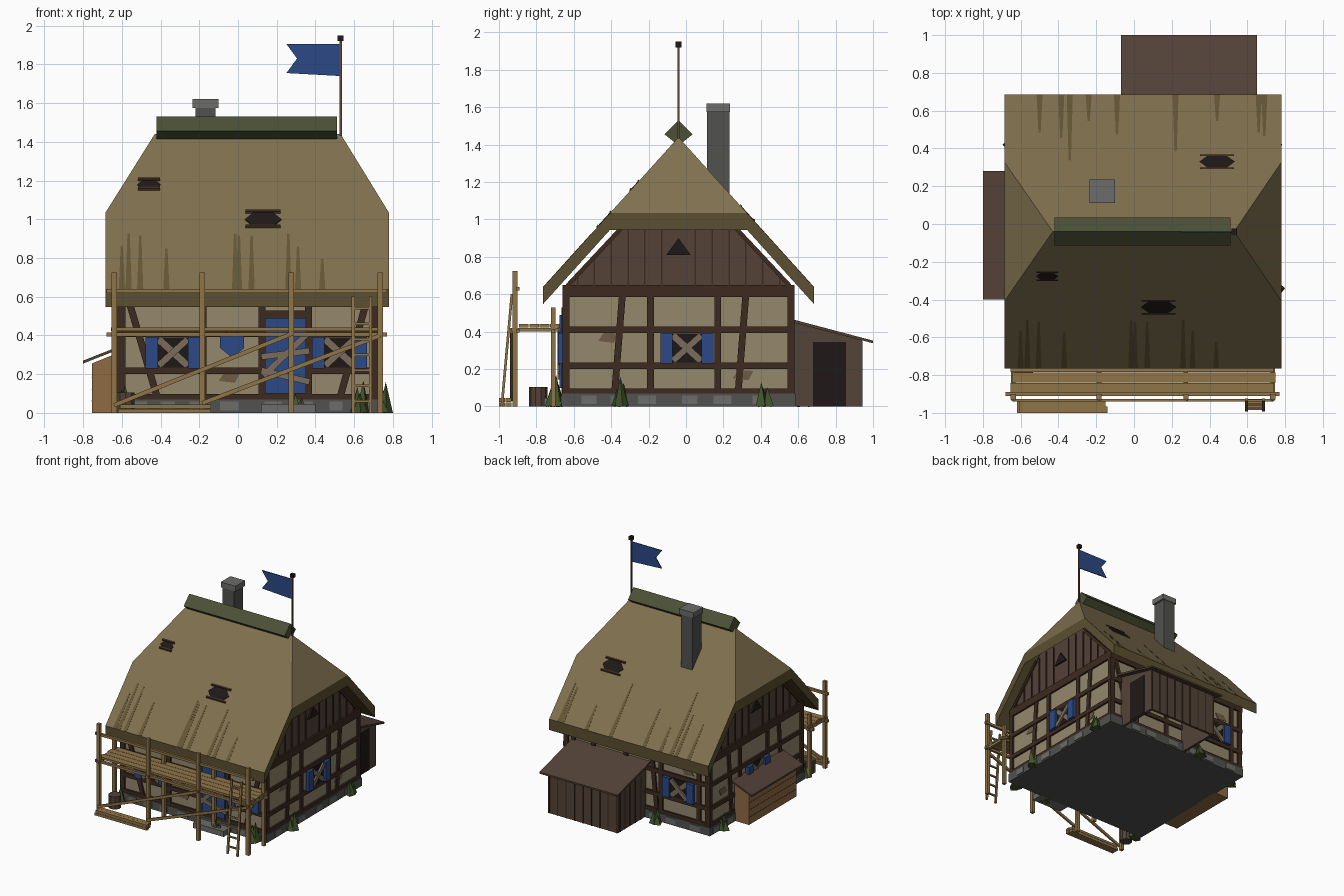
import bpy, bmesh, math, random
from mathutils import Vector, Matrix

if "Cube" in bpy.data.objects:
    bpy.data.objects.remove(bpy.data.objects["Cube"])
random.seed(4)

COL = dict(thatch='7f7050', streak='655739', eave='5c5034', timber='3f2e25', plaster='93876d',
           stone='6c6c69', plinth='525250', boards='54443a', blue='2f4a85', pine='8f744a',
           green='44552f', moss='4d5238', shed='54453a', crate='8c6b45', dark='241f1d',
           plank='7a6c5c', patch='6e5d48', pole='5e4c3e')
mats, parts = {}, {}
for n, h in COL.items():
    mats[n] = bpy.data.materials.new(n)
    mats[n].diffuse_color = [(int(h[i:i+2], 16) / 255) ** 2.2 for i in (0, 2, 4)] + [1]

def part(name, mat):
    return parts.setdefault(name, (bmesh.new(), mat))[0]

# (u, v, depth) -> world, for axes, the four walls and both roof slopes
RY, RZ, SL = -0.04, 1.44, 1.108
MAP = dict(x=lambda u, v, d: (d, u, v), y=lambda u, v, d: (u, d, v), z=lambda u, v, d: (u, v, d),
           front=lambda u, v, d: (u, -0.645 - d, v), back=lambda u, v, d: (u, 0.565 + d, v),
           right=lambda u, v, d: (0.71 + d, u, v), left=lambda u, v, d: (-0.61 - d, u, v),
           roof_f=lambda u, v, d: (u, RY - v, RZ - SL * v + d),
           roof_b=lambda u, v, d: (u, RY + v, RZ - SL * v + d))

def prism(name, mat, side, pts, d0, d1):
    bm, f = part(name, mat), MAP[side]
    a = [bm.verts.new(f(u, v, d0)) for u, v in pts]
    b = [bm.verts.new(f(u, v, d1)) for u, v in pts]
    bm.faces.new(a)
    bm.faces.new(b[::-1])
    for i in range(len(a)):
        j = (i + 1) % len(a)
        bm.faces.new((a[i], b[i], b[j], a[j]))

def rect(name, mat, side, u0, u1, v0, v1, d0, d1):
    prism(name, mat, side, [(u0, v0), (u1, v0), (u1, v1), (u0, v1)], d0, d1)

def bar(name, mat, side, p, q, w, d0, d1):
    p, q = Vector(p), Vector(q)
    t = (q - p).normalized() * w / 2
    n = Vector((-t.y, t.x))
    prism(name, mat, side, [p + n, p - n, q - n, q + n], d0, d1)

def box(name, mat, x0, x1, y0, y1, z0, z1):
    rect(name, mat, 'z', x0, x1, y0, y1, z0, z1)

def cone(name, mat, p, r0, r1, h, n, rot=0.0, tilt=0.0):
    m = (Matrix.Translation((p[0], p[1], p[2] + h / 2)) @ Matrix.Rotation(rot, 4, 'Z')
         @ Matrix.Rotation(tilt, 4, 'X'))
    bmesh.ops.create_cone(part(name, mat), cap_ends=True, segments=n, radius1=r0, radius2=r1,
                          depth=h, matrix=m)

# House body and stone plinth
box('plinth', 'plinth', -0.63, 0.73, -0.665, 0.585, 0, 0.07)
box('plaster_walls', 'plaster', -0.61, 0.71, -0.645, 0.565, 0.07, 0.64)
for s, lo, hi in (('front', -0.6, 0.7), ('back', -0.6, 0.7), ('right', -0.62, 0.55), ('left', -0.62, 0.55)):
    u = lo + 0.06
    while u < hi - 0.08:
        w = random.uniform(0.06, 0.1)
        rect('plinth_stones', 'stone', s, u, u + w, 0.012, 0.058, 0.015, 0.025)
        u += w + random.uniform(0.06, 0.15)

# Timber frame
def frame(s, lo, hi, posts, braces):
    for v0, v1 in ((0.065, 0.097), (0.2, 0.235), (0.393, 0.428), (0.585, 0.65)):
        rect('timber_frame', 'timber', s, lo, hi, v0, v1, 0, 0.015)
    for u in [lo + 0.02, hi - 0.02] + posts:
        rect('timber_frame', 'timber', s, u - 0.018, u + 0.018, 0.07, 0.62, -0.01, 0.014)
    for a, b in braces:
        bar('timber_frame', 'timber', s, (a, 0.09), (b, 0.6), 0.036, -0.01, 0.012)

frame('front', -0.62, 0.72, [-0.18, 0.125, 0.365], [(-0.42, -0.57), (0.53, 0.67)])
frame('back', -0.62, 0.72, [-0.52, -0.17, 0.15, 0.45], [(-0.13, -0.08), (0.53, 0.67)])
for s in ('right', 'left'):
    frame(s, -0.66, 0.58, [-0.19, 0.17], [(-0.38, -0.34), (0.28, 0.32)])

# Boarded windows with shutters
def window(s, u):
    rect('window_panes', 'dark', s, u - 0.08, u + 0.08, 0.235, 0.39, 0.005, 0.018)
    for k in (-1, 1):
        rect('shutters', 'blue', s, u + k * 0.078, u + k * 0.142, 0.23, 0.393, 0.01, 0.04)
        bar('window_planks', 'plank', s, (u - 0.075, 0.312 - k * 0.068), (u + 0.075, 0.312 + k * 0.068),
            0.034, 0.015, 0.028 + k * 0.004)

for s, u in (('front', -0.335), ('front', 0.525), ('right', 0.005), ('left', -0.04), ('back', -0.345)):
    window(s, u)

# Door, its boards, step, shield and bare patches
rect('door_frame', 'timber', 'front', 0.11, 0.38, 0.07, 0.53, 0, 0.02)
rect('door', 'blue', 'front', 0.14, 0.35, 0.1, 0.49, 0.01, 0.03)
for p, q in (((0.12, 0.29), (0.37, 0.32)), ((0.12, 0.22), (0.37, 0.16)), ((0.13, 0.19), (0.36, 0.41))):
    bar('door_planks', 'plank', 'front', p, q, 0.032, 0.028, 0.042)
box('door_step', 'stone', 0.12, 0.4, -0.76, -0.66, 0, 0.045)
prism('shield', 'blue', 'front', [(-0.092, 0.4), (-0.092, 0.335), (-0.03, 0.285), (0.032, 0.335), (0.032, 0.4)], 0, 0.03)
rect('shield_mount', 'timber', 'front', -0.06, -0.005, 0.39, 0.43, 0, 0.025)
for s, u, v in (('front', -0.05, 0.185), ('right', -0.42, 0.37), ('right', 0.3, 0.17), ('left', 0.38, 0.3), ('back', -0.42, 0.47)):
    prism('plaster_patches', 'patch', s, [(u - 0.05, v - 0.02), (u + 0.035, v - 0.03), (u + 0.06, v + 0.02), (u - 0.02, v + 0.025)], 0, 0.004)

# Boarded gables with battens and vents, tucked under the half hips
for s in ('right', 'left'):
    prism('gables', 'boards', s, [(-0.64, 0.64), (0.56, 0.64), (0.3, 0.92), (0.21, 1.02), (-0.29, 1.02), (-0.38, 0.92)], -0.04, 0)
    for i in range(-6, 7):
        u = RY + i * 0.09
        top = min(1.0, 1.27 - 1.06 * abs(u - RY)) - 0.01
        if top > 0.68 and i:
            rect('gable_battens', 'timber', s, u - 0.004, u + 0.004, 0.65, top, 0, 0.008)
    prism('gable_vents', 'dark', s, [(RY - 0.065, 0.81), (RY + 0.065, 0.81), (RY, 0.9)], 0, 0.014)
    for k in (-1, 1):
        bar('gable_trim', 'timber', s, (RY + k * 0.595, 0.645), (RY + k * 0.3, 0.96), 0.022, -0.03, 0.012)

# Half-hipped thatched roof
X0, X1, E, V = -0.685, 0.78, 0.725, 0.367
zc = lambda d: RZ - SL * d
rim = [(X0, -E), (X1, -E), (X1, -V), (X1, V), (X1, E), (X0, E), (X0, V), (X0, -V)]
for name, mat, off in (('thatch_roof', 'thatch', 0), ('roof_underside', 'eave', -0.09)):
    bm = part(name, mat)
    v = [bm.verts.new((x, RY + y, zc(abs(y)) + off)) for x, y in rim]
    l, r = [bm.verts.new((x, RY, RZ + off)) for x in (-0.43, 0.53)]
    for f in ((v[0], v[1], v[2], r, l, v[7]), (v[4], v[5], v[6], l, r, v[3]), (v[2], v[3], r), (v[6], v[7], l)):
        bm.faces.new(f if off == 0 else f[::-1])
bm = part('roof_underside', 'eave')
for i in range(8):
    (xa, ya), (xb, yb) = rim[i], rim[(i + 1) % 8]
    bm.faces.new([bm.verts.new((x, RY + y, zc(abs(y)) + o)) for x, y, o in
                  ((xa, ya, -0.09), (xb, yb, -0.09), (xb, yb, 0), (xa, ya, 0))])

# Weathered streaks and holes in the thatch
STREAKS = dict(roof_f=[(-0.6, .2), (-0.565, .26), (-0.505, .25), (-0.37, .19), (-0.015, .26), (0.005, .25),
                       (0.07, .25), (0.26, .26), (0.31, .2), (0.435, .14)],
               roof_b=[(-0.5, .2), (-0.385, .23), (-0.34, .35), (-0.24, .14), (-0.09, .21), (0.22, .3),
                       (0.44, .14), (0.66, .2), (0.69, .22)])
for s, items in STREAKS.items():
    for u, h in items:
        prism('thatch_streaks', 'streak', s, [(u - 0.016, E), (u + 0.016, E), (u + 0.006, E - h), (u - 0.006, E - h)], -0.01, 0.002)
for s, u, v, w in (('roof_f', -0.46, 0.237, 0.06), ('roof_f', 0.13, 0.4, 0.095), ('roof_b', 0.44, 0.37, 0.095)):
    h = w * 0.36
    prism('roof_holes', 'dark', s, [(u - w, v), (u - w / 2, v - h), (u + w / 2, v - h), (u + w, v), (u + w / 2, v + h), (u - w / 2, v + h)], -0.01, 0.004)
    for k in (-1, 1):
        rect('roof_hole_laths', 'timber', s, u - w * 0.95, u + w * 0.95, v + k * h - 0.004, v + k * h + 0.004, 0, 0.01)

# Ridge cap, chimney and flag
prism('ridge_cap', 'moss', 'x', [(RY - 0.075, 1.455), (RY, 1.395), (RY + 0.075, 1.455), (RY, 1.53)], -0.42, 0.51)
box('chimney', 'plinth', -0.22, -0.115, 0.113, 0.232, 1.05, 1.58)
box('chimney_cap', 'stone', -0.235, -0.1, 0.11, 0.236, 1.575, 1.62)
cone('flag_pole', 'pole', (0.53, RY, 1.4), 0.009, 0.009, 0.53, 4, math.pi / 4)
box('flag_finial', 'dark', 0.515, 0.545, RY - 0.015, RY + 0.015, 1.92, 1.95)
prism('flag', 'blue', 'y', [(0.525, 1.905), (0.25, 1.905), (0.305, 1.83), (0.25, 1.755), (0.525, 1.74)], RY - 0.004, RY + 0.004)

# Rear lean-to shed: three walls, open below
SIDE = [(0.57, 0), (0.94, 0), (0.94, 0.355), (0.57, 0.45)]
prism('shed', 'shed', 'x', SIDE, -0.03, -0.01)
prism('shed', 'shed', 'x', SIDE, 0.59, 0.61)
rect('shed', 'shed', 'y', -0.01, 0.59, 0, 0.355, 0.92, 0.94)
prism('shed_roof', 'boards', 'x', [(0.565, 0.45), (1.0, 0.338), (1.0, 0.352), (0.565, 0.467)], -0.07, 0.65)
rect('shed_door', 'dark', 'x', 0.68, 0.855, 0, 0.345, 0.6, 0.614)
for i in range(9):
    u = -0.02 + i * 0.0775
    rect('shed_battens', 'timber', 'y', u - 0.004, u + 0.004, 0, 0.35, 0.93, 0.944)
for u in (0.64, 0.71, 0.78, 0.85, 0.91):
    rect('shed_battens', 'timber', 'x', u - 0.004, u + 0.004, 0, 0.355, -0.034, -0.02)

# Timber bin on the left wall
prism('bin', 'crate', 'y', [(-0.755, 0), (-0.62, 0), (-0.62, 0.31), (-0.755, 0.255)], -0.375, 0.25)
for z in (0.06, 0.12, 0.18):
    rect('bin_seams', 'timber', 'x', -0.375, 0.25, z, z + 0.004, -0.756, -0.75)
prism('bin_lid', 'boards', 'y', [(-0.8, 0.255), (-0.615, 0.328), (-0.615, 0.343), (-0.8, 0.27)], -0.4, 0.28)

# Scaffold
for x in (-0.64, -0.185, 0.275, 0.735):
    box('scaffold_posts', 'pine', x - 0.014, x + 0.014, -0.928, -0.9, 0, 0.725)
    box('scaffold_posts', 'pine', x - 0.013, x + 0.013, -0.723, -0.697, 0, 0.53)
    box('scaffold_transoms', 'pine', x - 0.012, x + 0.012, -0.935, -0.68, 0.4, 0.42)
for y, z in ((-0.9, 0.63), (-0.9, 0.405), (-0.71, 0.405)):
    box('scaffold_rails', 'pine', -0.68, 0.77, y - 0.01, y + 0.01, z - 0.01, z + 0.01)
for i in range(4):
    y = -0.893 + i * 0.055
    box('scaffold_deck', 'pine', -0.655 + i % 2 * 0.01, 0.74 + i % 2 * 0.01, y, y + 0.052, 0.422, 0.44)
for p, q in (((-0.64, 0.04), (0.28, 0.41)), ((-0.185, 0.05), (0.735, 0.4))):
    bar('scaffold_braces', 'pine', 'y', p, q, 0.022, -0.94, -0.926)

# Ladder
lean = lambda z: -0.985 + 0.09 * z
for x in (0.595, 0.685):
    prism('ladder_rails', 'pine', 'x', [(lean(0) - 0.007, 0), (lean(0) + 0.007, 0), (lean(.6) + 0.007, 0.6), (lean(.6) - 0.007, 0.6)], x - 0.008, x + 0.008)
for i in range(7):
    z = 0.06 + i * 0.08
    box('ladder_rungs', 'pine', 0.59, 0.69, lean(z) - 0.006, lean(z) + 0.006, z - 0.006, z + 0.006)

# Lumber pile and barrel
for i in range(2):
    for k in range(2):
        box('lumber_pile', 'pine', -0.62 + 0.01 * k, -0.14 - 0.01 * i, -1.0 + i * 0.034, -0.967 + i * 0.034, k * 0.023, k * 0.023 + 0.021)
cone('barrel', 'boards', (-0.58, -0.79, 0), 0.049, 0.049, 0.105, 10)

# Spiky weeds round the plinth
for x, y, h in ((-0.6, -0.7, .15), (0.31, -0.71, .1), (0.63, -0.7, .17), (0.745, -0.35, .16), (0.74, 0.42, .13),
                (-0.64, 0.42, .13), (-0.16, 0.62, .12)):
    for k in range(3):
        a = k * 2.1 + h * 40
        cone('weeds', 'green', (x + 0.018 * math.cos(a), y + 0.018 * math.sin(a), 0), 0.038, 0, h * (1 - 0.2 * k), 4, a, 0.05)

for name, (bm, mat) in parts.items():
    if name not in ('thatch_roof', 'roof_underside'):
        bmesh.ops.recalc_face_normals(bm, faces=bm.faces)
    me = bpy.data.meshes.new(name)
    bm.to_mesh(me)
    bm.free()
    me.materials.append(mats[mat])
    bpy.context.collection.objects.link(bpy.data.objects.new(name, me))

for m in bpy.data.materials:
    if m.users and not m.is_grease_pencil:
        m.use_nodes = True
        m.node_tree.nodes["Principled BSDF"].inputs["Base Color"].default_value = m.diffuse_color
